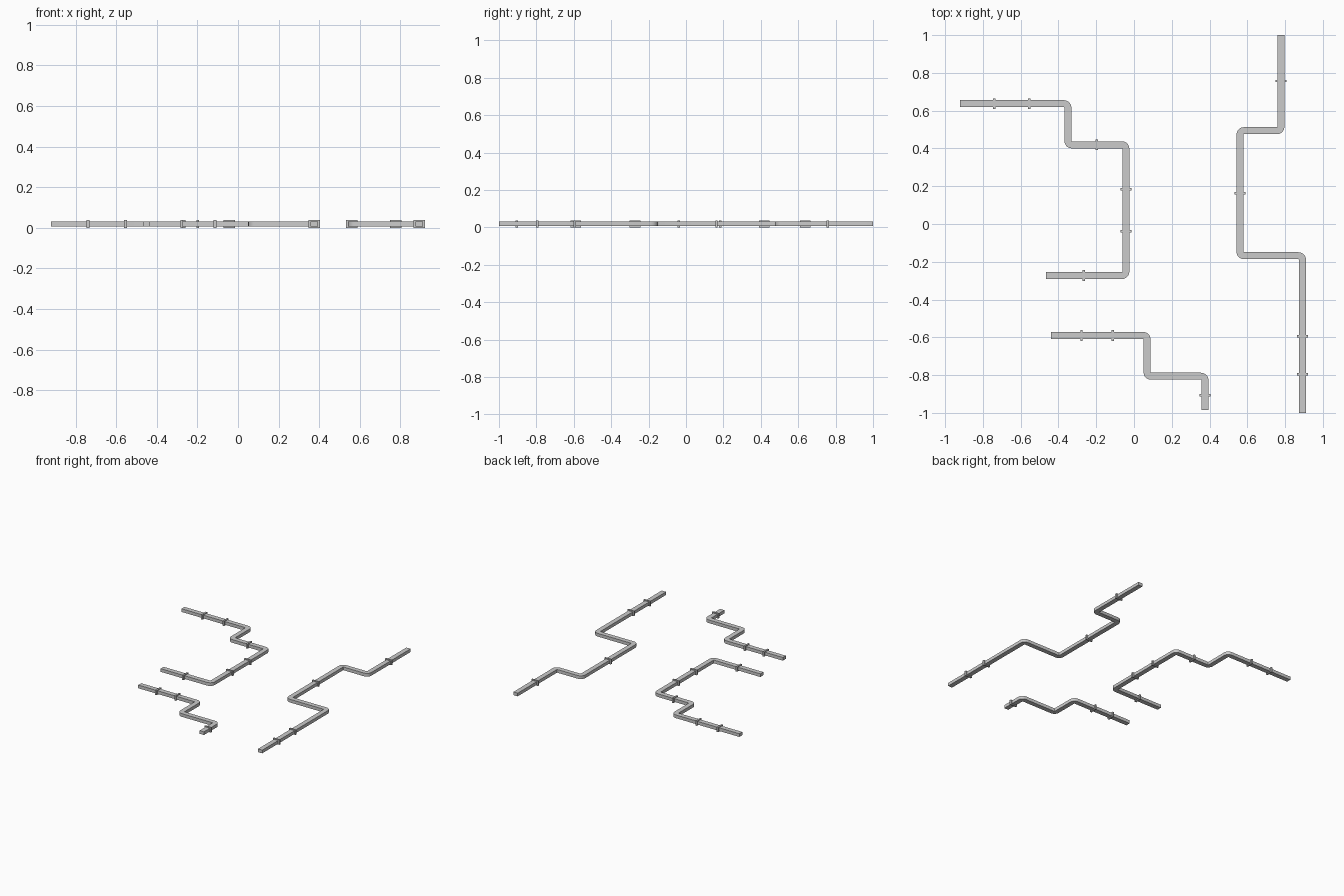
import bpy, bmesh, math
from mathutils import Vector

if "Cube" in bpy.data.objects:
    bpy.data.objects.remove(bpy.data.objects["Cube"])

W, H = 0.037, 0.025        # duct width and height
Z = 0.019                  # centre height
R, SEG = 0.0205, 5         # bend radius (centreline) and segments
CW, CH, CT = 0.057, 0.038, 0.013  # clamp plate width, height, thickness


def rings(points):
    """Centreline points with tangents, corners replaced by arcs."""
    p = [Vector(q) for q in points]
    out = [(p[0], (p[1] - p[0]).normalized())]
    for a, b, c in zip(p, p[1:], p[2:]):
        d0, d1 = (b - a).normalized(), (c - b).normalized()
        centre = b - d0 * R + d1 * R
        for i in range(SEG + 1):
            t = math.pi / 2 * i / SEG
            pos = centre - d1 * R * math.cos(t) + d0 * R * math.sin(t)
            out.append((pos, d0 * math.cos(t) + d1 * math.sin(t)))
    out.append((p[-1], (p[-1] - p[-2]).normalized()))
    return out


def finish(bm, name):
    bmesh.ops.recalc_face_normals(bm, faces=bm.faces)
    me = bpy.data.meshes.new(name)
    bm.to_mesh(me)
    bm.free()
    ob = bpy.data.objects.new(name, me)
    bpy.context.collection.objects.link(ob)
    return ob


def duct(name, points):
    bm = bmesh.new()
    loops = []
    for pos, tan in rings(points):
        n = Vector((-tan.y, tan.x))
        loops.append([bm.verts.new((pos.x + n.x * s * W / 2, pos.y + n.y * s * W / 2, Z + u * H / 2))
                      for s, u in ((-1, -1), (1, -1), (1, 1), (-1, 1))])
    for a, b in zip(loops, loops[1:]):
        for i in range(4):
            j = (i + 1) % 4
            bm.faces.new((a[i], a[j], b[j], b[i]))
    bm.faces.new(loops[0])
    bm.faces.new(loops[-1])
    ob = finish(bm, name)
    bpy.ops.object.select_all(action='DESELECT')
    ob.select_set(True)
    bpy.context.view_layer.objects.active = ob
    bpy.ops.object.shade_smooth_by_angle(angle=math.radians(30))


def clamp(name, x, y, along_x):
    bm = bmesh.new()
    bmesh.ops.create_cube(bm, size=1)
    size = (CT, CW, CH) if along_x else (CW, CT, CH)
    bmesh.ops.scale(bm, vec=size, verts=bm.verts)
    finish(bm, name).location = (x, y, Z)


# three duct runs
duct("duct_upper_left", [(-0.922, 0.637), (-0.350, 0.637), (-0.350, 0.419),
                         (-0.043, 0.419), (-0.043, -0.273), (-0.466, -0.273)])
duct("duct_lower_left", [(-0.439, -0.590), (0.069, -0.590), (0.069, -0.806),
                         (0.376, -0.806), (0.376, -0.985)])
duct("duct_right", [(0.778, 1.0), (0.778, 0.494), (0.561, 0.494),
                    (0.561, -0.168), (0.892, -0.168), (0.892, -1.0)])

# clamps: x, y, whether the duct runs along x
clamps = [(-0.739, 0.637, 1), (-0.554, 0.637, 1), (-0.198, 0.419, 1),
          (-0.043, 0.184, 0), (-0.043, -0.038, 0), (-0.266, -0.273, 1),
          (-0.278, -0.590, 1), (-0.113, -0.590, 1), (0.376, -0.906, 0),
          (0.778, 0.757, 0), (0.561, 0.163, 0), (0.892, -0.594, 0), (0.892, -0.796, 0)]
for i, c in enumerate(clamps):
    clamp(f"clamp_{i + 1}", *c)
